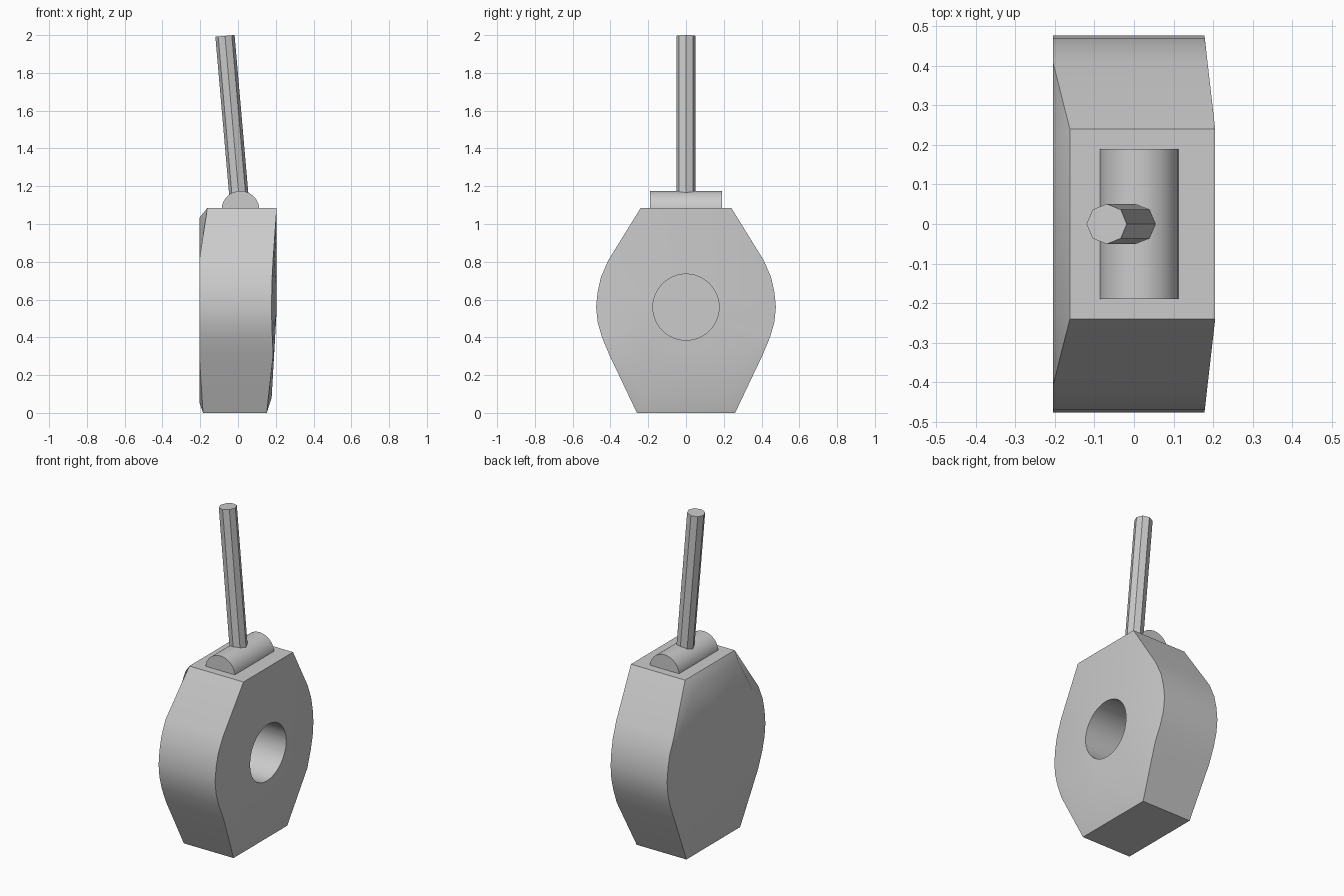
import bpy, bmesh, math
from mathutils import Vector

cube = bpy.data.objects.get("Cube")
if cube:
    bpy.data.objects.remove(cube, do_unlink=True)

grey = bpy.data.materials.new("plain grey")
grey.use_nodes = True
grey.diffuse_color = (0.6, 0.6, 0.6, 1)
grey.node_tree.nodes["Principled BSDF"].inputs["Base Color"].default_value = (0.6, 0.6, 0.6, 1)

MID_Z = 0.56
TOP_Z = 1.085


def select_only(obj):
    bpy.ops.object.select_all(action='DESELECT')
    obj.select_set(True)
    bpy.context.view_layer.objects.active = obj


def finish(obj, angle=30):
    obj.data.materials.clear()
    obj.data.materials.append(grey)
    select_only(obj)
    bpy.ops.object.shade_smooth_by_angle(angle=math.radians(angle))


def rod(name, start, end, radius, sides):
    """Cylinder between two points."""
    start, end = Vector(start), Vector(end)
    axis = end - start
    bpy.ops.mesh.primitive_cylinder_add(vertices=sides, radius=radius, depth=axis.length,
                                        location=(start + end) / 2)
    obj = bpy.context.object
    obj.name = name
    obj.rotation_euler = Vector((0, 0, 1)).rotation_difference(axis).to_euler()
    return obj


# Outline of the body seen from the side, one half, then mirrored
half = [(0.24, TOP_Z), (0.41, 0.81), (0.45, 0.72), (0.468, 0.64), (0.476, 0.56),
        (0.468, 0.48), (0.445, 0.4), (0.405, 0.305), (0.26, 0)]
outline = half + [(-y, z) for y, z in reversed(half)]


def right_x(y, z):
    """Slightly crowned right face, thinner toward its sides and foot."""
    if z < 0.01:
        return 0.152
    side = max(0, (abs(y) - 0.24) / 0.235)
    foot = max(0, (0.55 - z) / 0.47)
    return 0.205 - 0.027 * min(1, max(side, foot))


def left_x(y, z):
    """Flat left face, chamfered at the top and the foot."""
    if z > TOP_Z - 0.01:
        return -0.162
    return -0.185 if z < 0.01 else -0.205


bm = bmesh.new()


def ring(scale, depth):
    points = [(y * scale, MID_Z + (z - MID_Z) * scale) for y, z in outline]
    return [bm.verts.new((depth(y, z), y, z)) for y, z in points]


rings = [ring(s, left_x) for s in (0.4, 0.9, 1)] + [ring(s, right_x) for s in (1, 0.86, 0.4)]
count = len(outline)
for a, b in zip(rings, rings[1:]):
    for i in range(count):
        j = (i + 1) % count
        bm.faces.new((a[i], a[j], b[j], b[i]))
# Close both faces with fans
for loop, x in ((rings[0], -0.205), (rings[-1], 0.205)):
    hub = bm.verts.new((x, 0, MID_Z))
    for i in range(count):
        bm.faces.new((loop[i], loop[(i + 1) % count], hub))
bmesh.ops.recalc_face_normals(bm, faces=bm.faces)
mesh = bpy.data.meshes.new("body")
bm.to_mesh(mesh)
bm.free()
body = bpy.data.objects.new("body", mesh)
bpy.context.collection.objects.link(body)

# Blind round bore in the right face
cutter = rod("bore_cutter", (-0.14, 0, MID_Z), (0.4, 0, MID_Z), 0.175, 48)
cutter.hide_render = True
bore = body.modifiers.new("bore", 'BOOLEAN')
bore.operation = 'DIFFERENCE'
bore.solver = 'EXACT'
bore.object = cutter
select_only(body)
bpy.ops.object.modifier_apply(modifier="bore")
bpy.data.objects.remove(cutter, do_unlink=True)
finish(body)

# Half-sunk pivot barrel on top
finish(rod("pivot_barrel", (0.013, -0.19, 1.075), (0.013, 0.19, 1.075), 0.1, 32))

# Leaning eight-sided handle
finish(rod("handle", (0.009, 0, 1.1), (-0.069, 0, 1.996), 0.051, 8))
